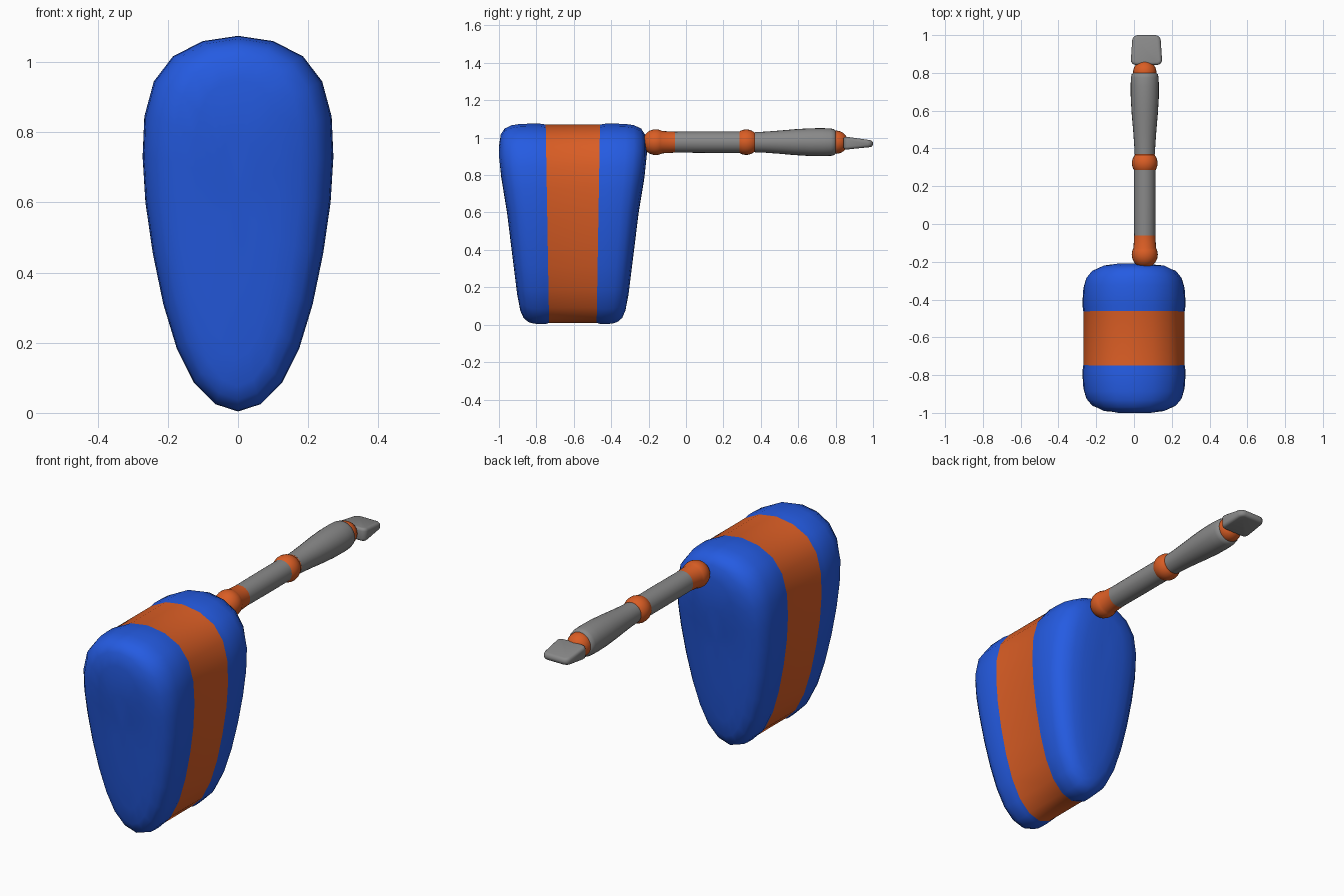
import bpy, bmesh, math
from mathutils import Vector

if "Cube" in bpy.data.objects:
    bpy.data.objects.remove(bpy.data.objects["Cube"])


def material(name, rgb):
    m = bpy.data.materials.new(name)
    m.diffuse_color = (*rgb, 1)
    m.use_nodes = True
    m.node_tree.nodes["Principled BSDF"].inputs["Base Color"].default_value = m.diffuse_color
    return m


BLUE = material("blue", (0.018, 0.105, 0.76))
ORANGE = material("orange", (0.70, 0.11, 0.018))
GREY = material("grey", (0.25, 0.25, 0.25))


def finish(bm, name, mats, angle=60):
    bmesh.ops.recalc_face_normals(bm, faces=bm.faces)
    me = bpy.data.meshes.new(name)
    bm.to_mesh(me)
    bm.free()
    for m in mats:
        me.materials.append(m)
    ob = bpy.data.objects.new(name, me)
    bpy.context.collection.objects.link(ob)
    bpy.ops.object.select_all(action='DESELECT')
    bpy.context.view_layer.objects.active = ob
    ob.select_set(True)
    bpy.ops.object.shade_smooth_by_angle(angle=math.radians(angle))
    return ob


def skin(bm, rings, start, end):
    """Join rings of points with quads and close both ends with fans."""
    vs = [[bm.verts.new(p) for p in r] for r in rings]
    n = len(vs[0])
    for a, b in zip(vs, vs[1:]):
        for i in range(n):
            j = (i + 1) % n
            bm.faces.new((a[i], a[j], b[j], b[i]))
    for ring, tip in ((vs[0], start), (vs[-1], end)):
        t = bm.verts.new(tip)
        for i in range(n):
            bm.faces.new((ring[i], ring[(i + 1) % n], t))


def lerp_table(table, z):
    for (z0, v0), (z1, v1) in zip(table, table[1:]):
        if z <= z1:
            return v0 + (v1 - v0) * (z - z0) / (z1 - z0)
    return table[-1][1]


# Body: egg outline swept along y, with rounded, tapering ends
half = [(0, 1.075), (0.10, 1.06), (0.185, 1.017), (0.24, 0.945), (0.267, 0.845),
        (0.272, 0.73), (0.264, 0.6), (0.243, 0.455), (0.213, 0.31), (0.175, 0.185),
        (0.125, 0.085), (0.065, 0.025), (0, 0.004)]
outline = half + [(-x, z) for x, z in half[-2:0:-1]]
DEPTH = [(0, 0.28), (0.1, 0.292), (0.3, 0.315), (0.6, 0.352), (0.8, 0.385), (0.9, 0.398), (1.1, 0.398)]
# distance from the band towards the tip, width scale, height scale
CAP = [(0, 0.985, 0.99), (0.12, 1, 1), (0.32, 0.998, 1), (0.54, 0.985, 0.997), (0.72, 0.94, 0.982),
       (0.87, 0.83, 0.945), (0.95, 0.66, 0.88), (0.99, 0.45, 0.74), (1, 0.2, 0.4)]
YC, ZC = -0.605, 0.6


def body_ring(side, t, sx, sz):
    pts = []
    for x, z in outline:
        z = ZC + (z - ZC) * sz
        band = 0.127 + 0.017 * z
        pts.append((x * sx, YC + side * (band + (lerp_table(DEPTH, z) - band) * t), z))
    return pts


rings = [body_ring(-1, *c) for c in reversed(CAP)] + [body_ring(1, *c) for c in CAP]
bm = bmesh.new()
skin(bm, rings, (0, YC - 0.352, ZC), (0, YC + 0.352, ZC))
for f in bm.faces:  # orange middle band
    f.material_index = int(min(v.co.y for v in f.verts) < YC < max(v.co.y for v in f.verts))
finish(bm, "body", [BLUE, ORANGE])

# Arm parts: turned profiles (y, radius) along the arm axis
AX, AZ = 0.057, 0.976


def turned(name, profile, mat, n=24):
    bm = bmesh.new()
    rings = [[(AX + r * math.cos(2 * math.pi * i / n), y, AZ + r * math.sin(2 * math.pi * i / n))
              for i in range(n)] for y, r in profile]
    skin(bm, rings, (AX, profile[0][0], AZ), (AX, profile[-1][0], AZ))
    return finish(bm, name, [mat], 50)


def ball(y, r, a0=8, a1=172, steps=12):
    angles = [math.radians(a0 + (a1 - a0) * i / steps) for i in range(steps + 1)]
    return [(y - r * math.cos(a), r * math.sin(a)) for a in angles]


turned("shoulder_joint", ball(-0.162, 0.069, 8, 120) + [(-0.06, 0.056)], ORANGE)
turned("upper_arm", [(-0.06, 0.056), (0.11, 0.057), (0.29, 0.057)], GREY)
turned("elbow_joint", ball(0.322, 0.068, 30, 130) + [(0.372, 0.054)], ORANGE)
turned("forearm", [(0.37, 0.054), (0.42, 0.056), (0.5, 0.062), (0.58, 0.069), (0.66, 0.074),
                   (0.73, 0.075), (0.775, 0.073), (0.793, 0.069), (0.8, 0.06)], GREY)
turned("wrist_joint", ball(0.803, 0.062), ORANGE)

# Hand: flat rounded mitt, thinner towards the tip
bm = bmesh.new()
bmesh.ops.create_cube(bm, size=1)
for v in bm.verts:
    tip = v.co.y > 0
    w, h = (0.148, 0.034) if tip else (0.168, 0.072)
    v.co = Vector((0.066 + v.co.x * w, 1.0 if tip else 0.842, (0.968 if tip else 0.971) + v.co.z * h))
side_edges = [e for e in bm.edges if abs(e.verts[0].co.x - e.verts[1].co.x) < 0.02
              and abs(e.verts[0].co.y - e.verts[1].co.y) < 0.01]
bmesh.ops.bevel(bm, geom=side_edges, offset=0.028, segments=4, profile=0.5, affect='EDGES')
rim = [e for e in bm.edges if any(len(f.verts) > 4 for f in e.link_faces)]
bmesh.ops.bevel(bm, geom=rim, offset=0.015, segments=3, profile=0.5, affect='EDGES')
finish(bm, "hand", [GREY])
